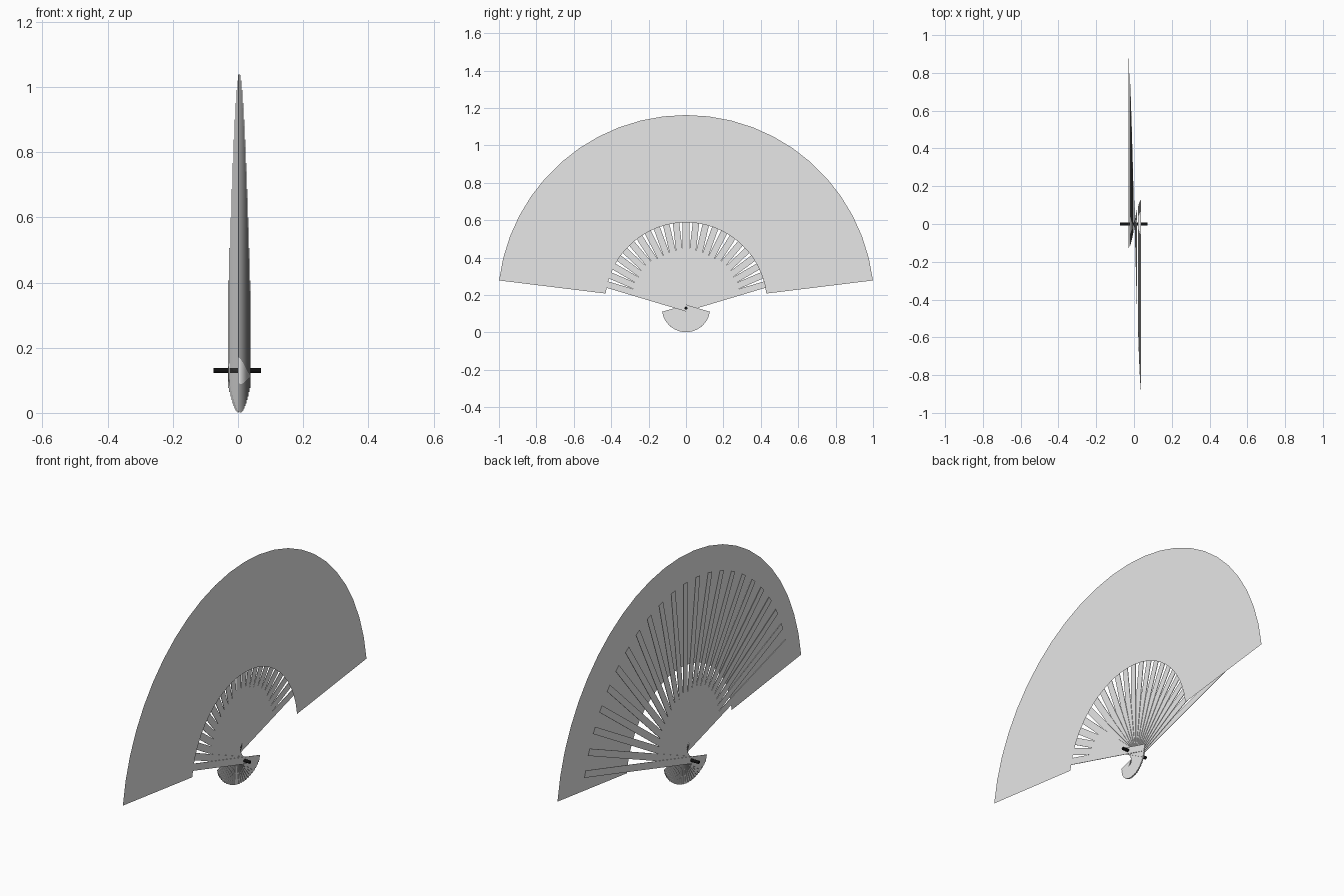
import bpy, bmesh, math
from mathutils import Matrix, Vector

if "Cube" in bpy.data.objects:
    bpy.data.objects.remove(bpy.data.objects["Cube"])

PIVOT_Z = 0.13
STICKS = 23
FIRST = math.radians(16.6)      # angle of the lowest stick above horizontal


def material(name, value):
    m = bpy.data.materials.new(name)
    m.diffuse_color = (value, value, value, 1)
    m.use_nodes = True
    m.node_tree.nodes["Principled BSDF"].inputs["Base Color"].default_value = m.diffuse_color
    return m


def add_object(name, bm, mat):
    mesh = bpy.data.meshes.new(name)
    bm.to_mesh(mesh)
    bm.free()
    mesh.materials.append(mat)
    obj = bpy.data.objects.new(name, mesh)
    bpy.context.collection.objects.link(obj)
    return obj


pale_grey = material("pale_grey", 0.8)
black = material("black", 0.005)

# Sticks: thin slats fanned round the pivot, each one layer further along x
TAIL, TIP, WIDTH, THICK = -0.128, 0.91, 0.035, 0.0024
for i in range(STICKS):
    t = i / (STICKS - 1)
    angle = FIRST + t * (math.pi - 2 * FIRST)
    bm = bmesh.new()
    bmesh.ops.create_cube(bm, size=1)
    place = (Matrix.Translation((-0.0295 + 0.066 * t, 0, PIVOT_Z))
             @ Matrix.Rotation(angle, 4, 'X')
             @ Matrix.Translation((0, (TAIL + TIP) / 2, 0))
             @ Matrix.Diagonal((THICK, TIP - TAIL, WIDTH, 1)))
    bmesh.ops.transform(bm, matrix=place, verts=bm.verts)
    add_object(f"stick_{i + 1}", bm, pale_grey)

# Leaf: flat sheet shaped as part of a ring, lying against the sticks
SEGMENTS, INNER, OUTER, CENTRE_Z = 24, 0.433, 1.007, 0.155
START = math.radians(7)
bm = bmesh.new()
rows = []
for i in range(SEGMENTS + 1):
    a = START + (math.pi - 2 * START) * i / SEGMENTS
    rows.append([bm.verts.new((0.0385, r * math.cos(a), CENTRE_Z + r * math.sin(a)))
                 for r in (INNER, OUTER)])
for (a, b), (c, d) in zip(rows, rows[1:]):
    bm.faces.new((a, b, d, c))
add_object("leaf", bm, pale_grey)

# Rivet pin through the pivot
bm = bmesh.new()
bmesh.ops.create_cone(bm, cap_ends=True, segments=16, radius1=0.008, radius2=0.008, depth=0.145,
                      matrix=Matrix.Translation(Vector((-0.002, 0, PIVOT_Z)))
                      @ Matrix.Rotation(math.pi / 2, 4, 'Y'))
add_object("rivet_pin", bm, black)
